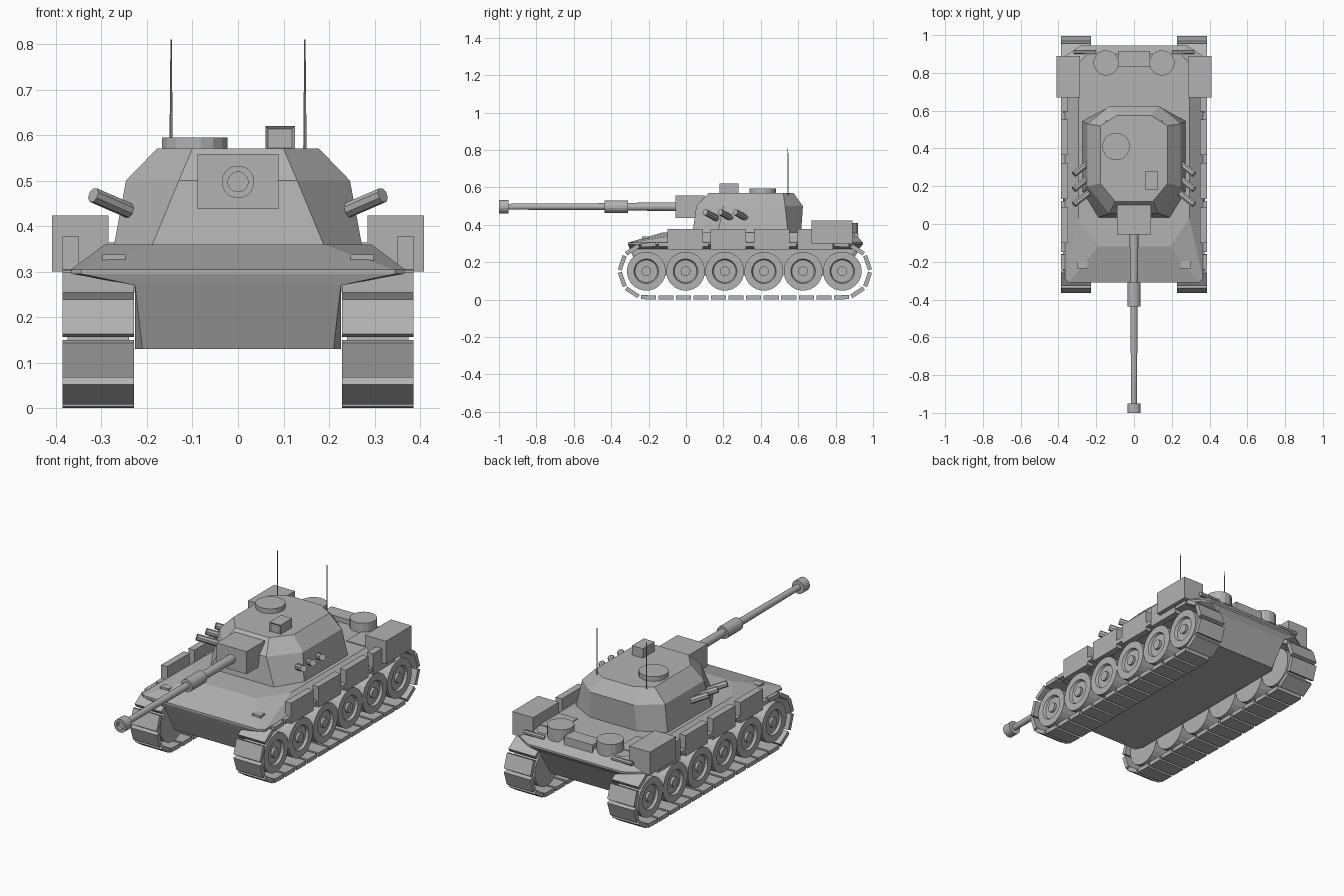
import bpy, bmesh, math
from mathutils import Vector

if "Cube" in bpy.data.objects:
    bpy.data.objects.remove(bpy.data.objects["Cube"])

grey = bpy.data.materials.new("plain_grey")
grey.diffuse_color = (0.45, 0.45, 0.45, 1)
grey.use_nodes = True
grey.node_tree.nodes["Principled BSDF"].inputs["Base Color"].default_value = grey.diffuse_color


def finish(name, bm):
    bmesh.ops.recalc_face_normals(bm, faces=bm.faces)
    me = bpy.data.meshes.new(name)
    bm.to_mesh(me)
    bm.free()
    me.materials.append(grey)
    ob = bpy.data.objects.new(name, me)
    bpy.context.collection.objects.link(ob)
    return ob


def loft(name, rings, closed=False):
    """Skin a list of equal-length point rings; cap ends or close the loop."""
    bm = bmesh.new()
    vs = [[bm.verts.new(p) for p in r] for r in rings]
    n = len(vs[0])
    pairs = list(zip(vs, vs[1:])) + ([(vs[-1], vs[0])] if closed else [])
    for a, b in pairs:
        for i in range(n):
            j = (i + 1) % n
            bm.faces.new((a[i], a[j], b[j], b[i]))
    if not closed:
        bm.faces.new(vs[0])
        bm.faces.new(vs[-1])
    return finish(name, bm)


def box(name, x0, x1, y0, y1, z0, z1):
    return loft(name, [[(x0, y0, z), (x1, y0, z), (x1, y1, z), (x0, y1, z)] for z in (z0, z1)])


def lathe(name, origin, axis, profile, sides):
    """Turn (distance, radius) pairs around an axis."""
    axis = Vector(axis).normalized()
    u = axis.orthogonal().normalized()
    w = axis.cross(u)
    rings = []
    for d, r in profile:
        c = Vector(origin) + axis * d
        rings.append([c + r * (math.cos(a) * u + math.sin(a) * w)
                      for a in (2 * math.pi * (i + .5) / sides for i in range(sides))])
    return loft(name, rings)


def octagon(z, front, side_front, side_back, back):
    """Left-right symmetric eight-point ring from four (x, y) corners."""
    right = [front, side_front, side_back, back]
    return [(x, y, z) for x, y in right] + [(-x, y, z) for x, y in reversed(right)]


# Hull: tub, flared sponsons and sloped deck
loft("hull", [
    octagon(.13, (.21, -.24), (.226, -.20), (.226, .83), (.21, .85)),
    octagon(.27, (.226, -.30), (.227, -.29), (.227, .90), (.226, .925)),
    octagon(.295, (.345, -.31), (.366, -.29), (.366, .89), (.28, .945)),
    octagon(.305, (.345, -.31), (.366, -.29), (.366, .89), (.28, .945)),
    octagon(.36, (.19, -.12), (.293, .03), (.293, .85), (.25, .90)),
])

# Faceted turret
loft("turret", [
    octagon(.355, (.19, .035), (.273, .17), (.273, .545), (.14, .615)),
    octagon(.50, (.13, .055), (.246, .20), (.246, .53), (.13, .625)),
    octagon(.57, (.10, .12), (.178, .215), (.178, .52), (.09, .575)),
])
lathe("cupola", (-.095, .41, .565), (0, 0, 1), [(0, .073), (.03, .073)], 16)

# Sight box with a recessed front window
sight = box("sight_box", .06, .125, .18, .28, .565, .62)
bm = bmesh.new()
bm.from_mesh(sight.data)
face = min(bm.faces, key=lambda f: f.calc_center_median().y)
bmesh.ops.inset_region(bm, faces=[face], thickness=.009, depth=-.005)
bm.to_mesh(sight.data)
bm.free()

# Gun
box("gun_mantlet", -.089, .089, -.055, .10, .437, .558)
lathe("gun_barrel", (0, 0, .497), (0, -1, 0), [
    (.03, .024), (.31, .021), (.31, .034), (.437, .034), (.437, .019),
    (.95, .016), (.95, .036), (1.0, .036), (1.0, .022), (.98, .022)], 16)

# Track path: stadium traversed from the front tip
RAD, Y0, Y1, ZC = .142, -.212, .842, .153
STRAIGHT, ARC = Y1 - Y0, math.pi * RAD
LOOP = 2 * STRAIGHT + 2 * ARC


def track_point(s):
    s %= LOOP
    if s < ARC / 2:
        a = math.pi + s / RAD
        return Vector((Y0 + RAD * math.cos(a), ZC + RAD * math.sin(a)))
    s -= ARC / 2
    if s < STRAIGHT:
        return Vector((Y0 + s, ZC - RAD))
    s -= STRAIGHT
    if s < ARC:
        a = -math.pi / 2 + s / RAD
        return Vector((Y1 + RAD * math.cos(a), ZC + RAD * math.sin(a)))
    s -= ARC
    if s < STRAIGHT:
        return Vector((Y1 - s, ZC + RAD))
    a = math.pi / 2 + (s - STRAIGHT) / RAD
    return Vector((Y0 + RAD * math.cos(a), ZC + RAD * math.sin(a)))


LINKS = 32
STEP = LOOP / LINKS

for side, label in ((-1, "left"), (1, "right")):
    # Track links
    for k in range(LINKS):
        a, b = track_point((k + .07) * STEP), track_point((k + .93) * STEP)
        t = (b - a).normalized()
        out = Vector((t.y, -t.x)) * .011
        quad = [a + out, b + out, b - out, a - out]
        loft(f"{label}_track_link_{k}", [[(side * x, p.x, p.y) for p in quad] for x in (.228, .386)])

    # Road wheels with dished face and hub
    for k in range(6):
        lathe(f"{label}_wheel_{k}", (side * .24, -.212 + k * .2095, .152), (side, 0, 0), [
            (0, .104), (.135, .104), (.135, .066), (.122, .06), (.122, .026),
            (.135, .026)], 24)

    # Side boxes along the fender and the large rear box
    for k in range(4):
        y = -.10 + k * .232
        xs = sorted((side * .35, side * .386))
        box(f"{label}_side_box_{k}", *xs, y, y + .19, .266, .378)
    box(f"{label}_rear_box", *sorted((side * .285, side * .409)), .67, .89, .30, .423)
    box(f"{label}_deck_plate", *sorted((side * .175, side * .29)), .67, .83, .355, .364)

    # Headlamp block on the front slope
    box(f"{label}_headlamp", *sorted((side * .247, side * .298)), -.235, -.197, .30, .337)

    # Launcher tubes angled out and forward
    for k in range(3):
        start = Vector((side * .235, .168 + k * .08, .432))
        end = Vector((side * .318, .103 + k * .08, .468))
        lathe(f"{label}_launcher_{k}", start, end - start, [(0, .017), ((end - start).length, .017)], 8)

    # Rear drums, outlet pipes and antennas
    lathe(f"{label}_drum", (side * .148, .853, .345), (0, 0, 1), [(0, .067), (.066, .067)], 16)
    lathe(f"{label}_outlet_pipe", (side * .20, .91, .345), (side, 0, 0), [(0, .012), (.12, .012)], 8)
    lathe(f"{label}_antenna", (side * .147, .545, .55), (0, 0, 1), [(0, .004), (.26, .0015)], 6)

# Box between the rear drums
box("rear_center_box", -.085, .085, .835, .915, .335, .385)
